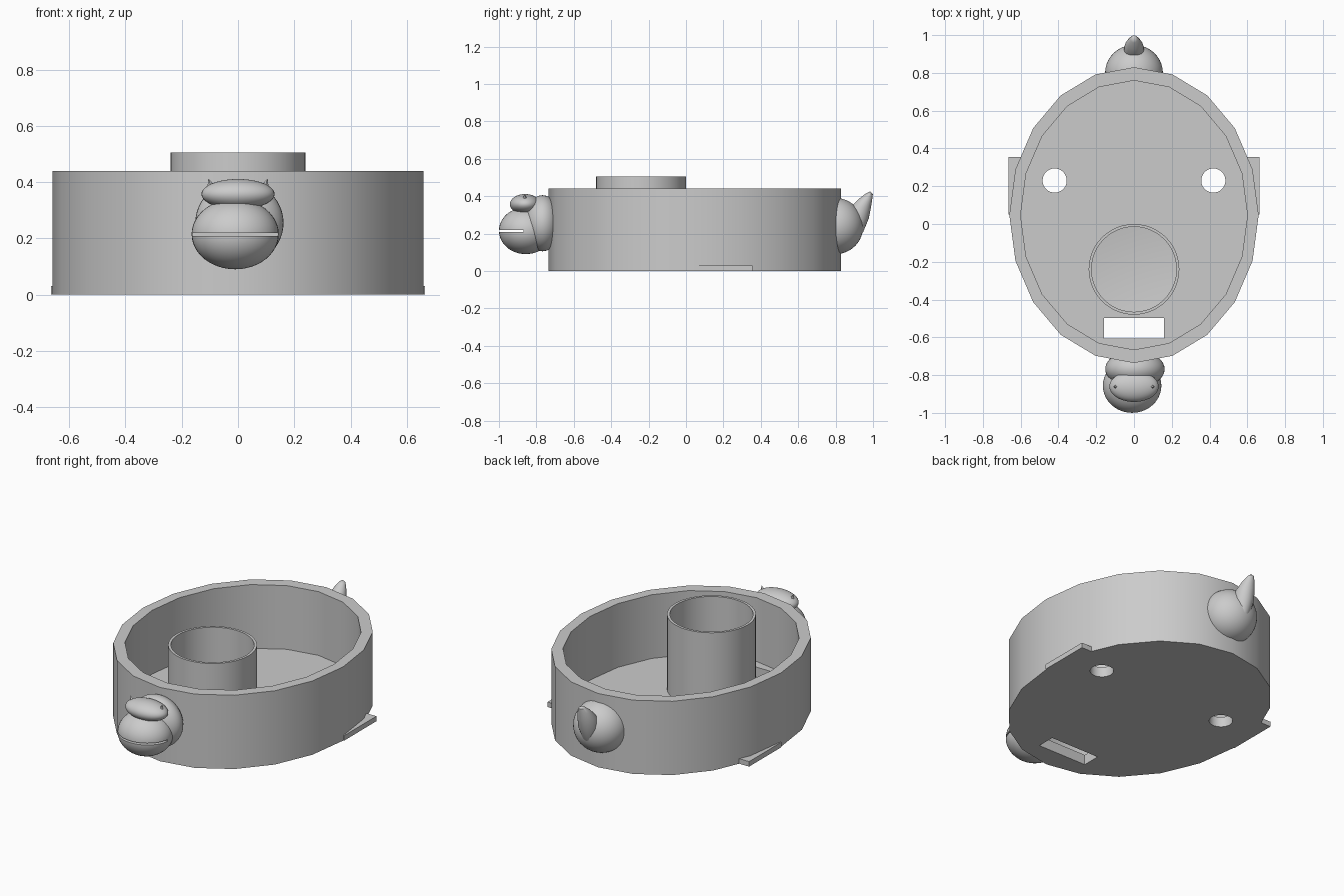
import bpy, bmesh, math
from mathutils import Vector, Matrix

if "Cube" in bpy.data.objects:
    bpy.data.objects.remove(bpy.data.objects["Cube"], do_unlink=True)

grey = bpy.data.materials.new("plain grey")
grey.use_nodes = True
grey.diffuse_color = (0.6, 0.6, 0.6, 1)
grey.node_tree.nodes["Principled BSDF"].inputs["Base Color"].default_value = (0.6, 0.6, 0.6, 1)


def finish(name, bm):
    bmesh.ops.recalc_face_normals(bm, faces=bm.faces)
    mesh = bpy.data.meshes.new(name)
    bm.to_mesh(mesh)
    bm.free()
    mesh.materials.append(grey)
    ob = bpy.data.objects.new(name, mesh)
    bpy.context.collection.objects.link(ob)
    return ob


def loft(name, rings, sides):
    """Stack horizontal elliptical rings given as (centre y, z, radius x, radius y)."""
    bm = bmesh.new()
    loops = []
    for cy, z, rx, ry in rings:
        angles = [math.tau * i / sides for i in range(sides)]
        loops.append([bm.verts.new((rx * math.cos(a), cy + ry * math.sin(a), z)) for a in angles])
    for a, b in zip(loops, loops[1:]):
        for i in range(sides):
            j = (i + 1) % sides
            bm.faces.new((a[i], a[j], b[j], b[i]))
    for ring, loop in ((rings[0], loops[0]), (rings[-1], loops[-1])):
        if ring[2] > 0:
            bm.faces.new(loop)
    bmesh.ops.remove_doubles(bm, verts=bm.verts, dist=1e-5)
    return finish(name, bm)


def ellipsoid(name, centre, radii, cut_y=None):
    bm = bmesh.new()
    bmesh.ops.create_uvsphere(bm, u_segments=40, v_segments=24, radius=1)
    bmesh.ops.transform(bm, verts=bm.verts,
                        matrix=Matrix.Translation(centre) @ Matrix.Diagonal((*radii, 1)))
    if cut_y is not None:
        bmesh.ops.bisect_plane(bm, geom=bm.verts[:] + bm.edges[:] + bm.faces[:],
                               plane_co=(0, cut_y, 0), plane_no=(0, 1, 0), clear_inner=True)
    return finish(name, bm)


def box(name, low, high):
    low, high = Vector(low), Vector(high)
    bm = bmesh.new()
    bmesh.ops.create_cube(bm, size=1)
    bmesh.ops.transform(bm, verts=bm.verts,
                        matrix=Matrix.Translation((low + high) / 2) @ Matrix.Diagonal((*(high - low), 1)))
    return finish(name, bm)


def cut(ob, cutter):
    mod = ob.modifiers.new("cut", "BOOLEAN")
    mod.operation = "DIFFERENCE"
    mod.solver = "EXACT"
    mod.object = cutter
    bpy.context.view_layer.objects.active = ob
    bpy.ops.object.modifier_apply(modifier=mod.name)
    bpy.data.objects.remove(cutter, do_unlink=True)


# Oval tray with a thick wall and floor
RX, RY, CY, INNER, FLOOR, TOP = 0.66, 0.783, 0.047, 0.91, 0.06, 0.44
tray = loft("tray", [(CY, z, RX * s, RY * s) for s, z in
                     ((1, 0), (1, TOP), (INNER, TOP), (INNER, FLOOR))], 20)

# Two round holes and a slot through the floor
for side in (-1, 1):
    hole = loft("hole_cutter", [(0.23, z, 0.064, 0.064) for z in (-0.1, 0.2)], 32)
    hole.data.transform(Matrix.Translation((side * 0.42, 0, 0)))
    cut(tray, hole)
cut(tray, box("slot_cutter", (-0.16, -0.605, -0.1), (0.16, -0.497, 0.2)))

# Cup standing on the floor, with a shallow conical bottom
cup = loft("cup", [(-0.24, z, r, r) for r, z in
                   ((0.24, 0.03), (0.24, 0.505), (0.225, 0.505), (0.225, 0.09), (0, 0.065))], 48)

# Side tabs at the base
for side, label in ((1, "left"), (-1, "right")):
    xs = sorted((side * 0.53, side * 0.665))
    box(label + "_tab", (xs[0], 0.05, 0), (xs[1], 0.355, 0.03))

# Rump dome and upturned tail
rump = ellipsoid("rump", (0, 0.8, 0.24), (0.153, 0.148, 0.15), cut_y=0.785)
tail = loft("tail", [(0.88, 0.13, 0, 0), (0.885, 0.16, 0.025, 0.035), (0.893, 0.21, 0.045, 0.055),
                     (0.915, 0.28, 0.056, 0.062), (0.933, 0.34, 0.05, 0.056),
                     (0.96, 0.385, 0.034, 0.036), (0.979, 0.412, 0.018, 0.02),
                     (0.985, 0.425, 0, 0)], 24)

# Head: skull, brow and muzzle with an open mouth line
skull = ellipsoid("skull", (0.005, -0.768, 0.255), (0.157, 0.1, 0.15))
brow = ellipsoid("brow", (0, -0.86, 0.357), (0.13, 0.082, 0.054))
muzzle = ellipsoid("muzzle", (-0.01, -0.857, 0.215), (0.155, 0.143, 0.125))
cut(muzzle, box("mouth_cutter", (-0.3, -1.1, 0.208), (0.3, -0.87, 0.219)))

# Small pointed ears
for side, label in ((1, "left"), (-1, "right")):
    ear = loft(label + "_ear", [(0, -0.03, 0.033, 0.03), (0, 0.045, 0, 0)], 4)
    ear.data.transform(Matrix.Translation((side * 0.092, -0.862, 0.37))
                       @ Matrix.Rotation(side * 0.3, 4, "Y"))

# Smooth shading with crisp edges on the rounded parts
bpy.ops.object.select_all(action="DESELECT")
for ob in (tray, cup, rump, tail, skull, brow, muzzle):
    ob.select_set(True)
bpy.context.view_layer.objects.active = tray
bpy.ops.object.shade_smooth_by_angle(angle=math.radians(30))
